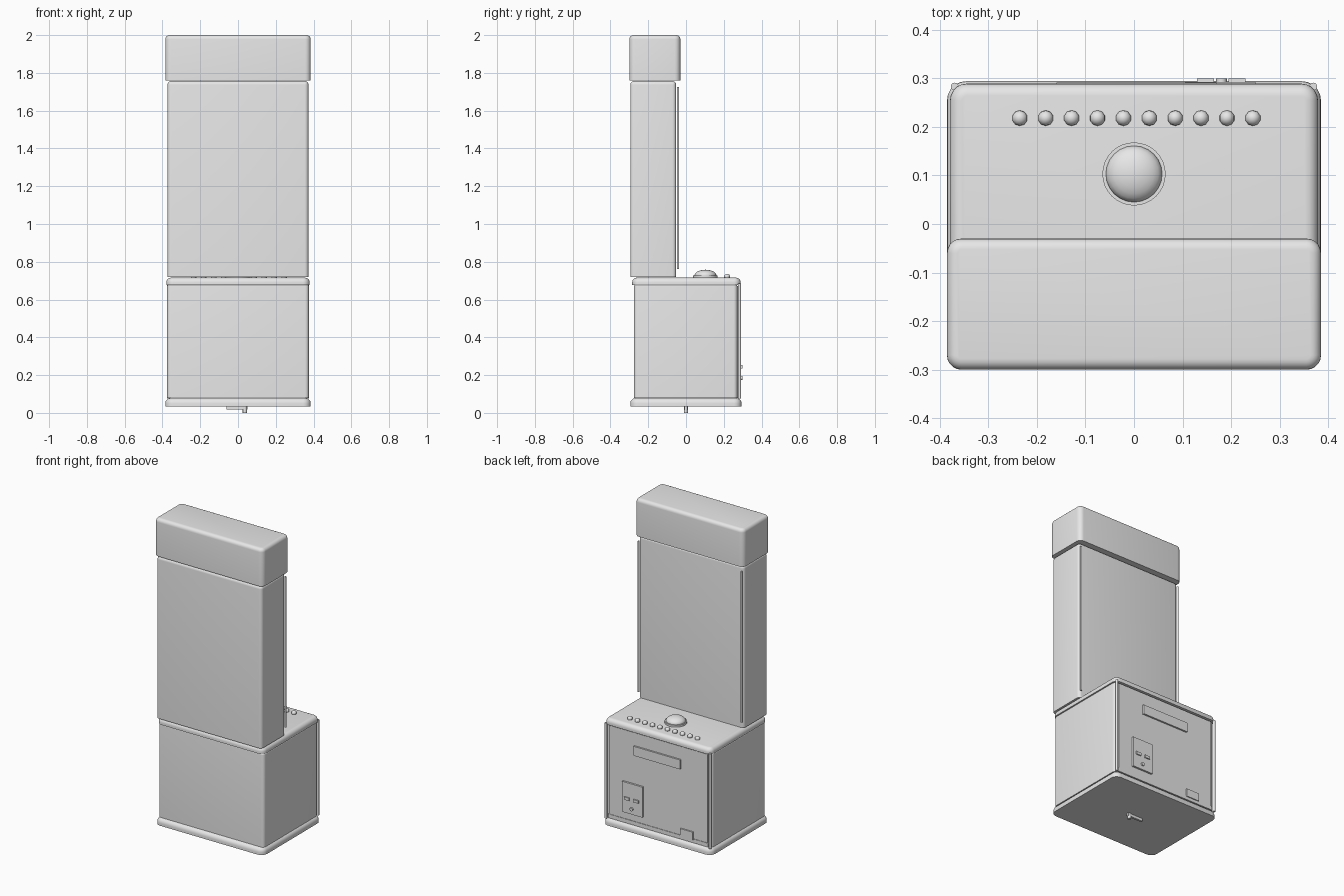
import bpy, bmesh, math
from mathutils import Matrix

if "Cube" in bpy.data.objects:
    bpy.data.objects.remove(bpy.data.objects["Cube"])

grey = bpy.data.materials.new("plain_grey")
grey.diffuse_color = (0.8, 0.8, 0.8, 1)
grey.use_nodes = True
grey.node_tree.nodes["Principled BSDF"].inputs["Base Color"].default_value = grey.diffuse_color


def finish(name, bm, smooth=True):
    bmesh.ops.recalc_face_normals(bm, faces=bm.faces)
    me = bpy.data.meshes.new(name)
    bm.to_mesh(me)
    bm.free()
    me.materials.append(grey)
    ob = bpy.data.objects.new(name, me)
    bpy.context.collection.objects.link(ob)
    if smooth:
        bpy.ops.object.select_all(action='DESELECT')
        bpy.context.view_layer.objects.active = ob
        ob.select_set(True)
        bpy.ops.object.shade_smooth_by_angle(angle=math.radians(35))
    return ob


def rounded_block(name, hx, y0, y1, z0, z1, corner, top_round, steps=5):
    """Block with rounded upright corners, a rolled top edge and a flat base."""
    bm = bmesh.new()
    levels = [(z0, 0.0)]
    for i in range(steps + 1):
        a = math.pi / 2 * i / steps
        levels.append((z1 - top_round * (1 - math.sin(a)), top_round * (1 - math.cos(a))))
    rings = []
    for z, inset in levels:
        r = max(corner - inset, 0.004)
        ring = []
        for k, (sx, sy) in enumerate(((1, 1), (-1, 1), (-1, -1), (1, -1))):
            cx = sx * (hx - inset - r)
            cy = (y1 - inset - r) if sy > 0 else (y0 + inset + r)
            for j in range(steps + 1):
                a = math.pi / 2 * (k + j / steps)
                ring.append(bm.verts.new((cx + r * math.cos(a), cy + r * math.sin(a), z)))
        rings.append(ring)
    n = len(rings[0])
    for lo, hi in zip(rings, rings[1:]):
        for i in range(n):
            bm.faces.new((lo[i], lo[(i + 1) % n], hi[(i + 1) % n], hi[i]))
    bm.faces.new(rings[0])
    bm.faces.new(rings[-1])
    return finish(name, bm)


def box(name, x0, x1, y0, y1, z0, z1):
    bm = bmesh.new()
    m = Matrix.Translation(((x0 + x1) / 2, (y0 + y1) / 2, (z0 + z1) / 2))
    m = m @ Matrix.Diagonal((x1 - x0, y1 - y0, z1 - z0, 1))
    bmesh.ops.create_cube(bm, size=1, matrix=m)
    return finish(name, bm, False)


def rod(name, x, y, z, r, length, axis='Z', sides=12):
    bm = bmesh.new()
    m = Matrix.Translation((x, y, z))
    if axis != 'Z':
        m = m @ Matrix.Rotation(math.pi / 2, 4, 'X')
    bmesh.ops.create_cone(bm, cap_ends=True, segments=sides, radius1=r, radius2=r,
                          depth=length, matrix=m)
    return finish(name, bm)


def ball(name, x, y, z, r, height, sides, rows):
    bm = bmesh.new()
    m = Matrix.Translation((x, y, z)) @ Matrix.Diagonal((r, r, height, 1))
    bmesh.ops.create_uvsphere(bm, u_segments=sides, v_segments=rows, radius=1, matrix=m)
    return finish(name, bm)


# Main stacked volumes
rounded_block("base_plinth", 0.385, -0.295, 0.294, 0.035, 0.078, 0.04, 0.027)
rounded_block("lower_cabinet", 0.375, -0.275, 0.272, 0.078, 0.678, 0.02, 0.008)
rounded_block("counter_slab", 0.379, -0.285, 0.289, 0.678, 0.716, 0.035, 0.025)
rounded_block("screen_tower", 0.373, -0.295, -0.052, 0.719, 1.757, 0.02, 0.02)
rounded_block("top_sign_box", 0.385, -0.30, -0.03, 1.76, 2.0, 0.03, 0.022)

# Thin upright rails, mirrored left and right
for side, s in (("right", 1), ("left", -1)):
    rod("tower_rail_" + side, s * 0.365, -0.042, 1.243, 0.006, 0.965)
    rod("cabinet_rail_" + side, s * 0.369, 0.283, 0.38, 0.008, 0.61)

# Big domed button on its collar
rod("dome_collar", 0, 0.103, 0.721, 0.065, 0.014, sides=32)
ball("dome_button", 0, 0.103, 0.728, 0.058, 0.03, 24, 12)

# Row of small buttons
for i in range(10):
    ball("small_button_%d" % (i + 1), -0.235 + i * 0.0533, 0.218, 0.72, 0.016, 0.016, 10, 8)

# Control side panel and its fittings
box("back_panel", -0.35, 0.35, 0.262, 0.28, 0.105, 0.672)
box("back_panel_sill", -0.355, 0.355, 0.262, 0.283, 0.08, 0.105)
box("display_plate", -0.16, 0.17, 0.275, 0.291, 0.53, 0.59)
box("coin_plate", 0.105, 0.25, 0.275, 0.292, 0.15, 0.345)
for i, (x0, x1) in enumerate(((0.13, 0.165), (0.195, 0.23))):
    box("coin_slot_%d" % (i + 1), x0, x1, 0.288, 0.299, 0.235, 0.253)
rod("coin_return_button", 0.18, 0.292, 0.185, 0.011, 0.016, 'Y')
box("service_hatch", -0.25, -0.16, 0.275, 0.289, 0.10, 0.15)

# Small latch and pin underneath
box("bottom_latch", -0.06, 0.05, -0.007, 0.007, 0.018, 0.037)
rod("bottom_pin", 0.036, 0, 0.018, 0.011, 0.036)
